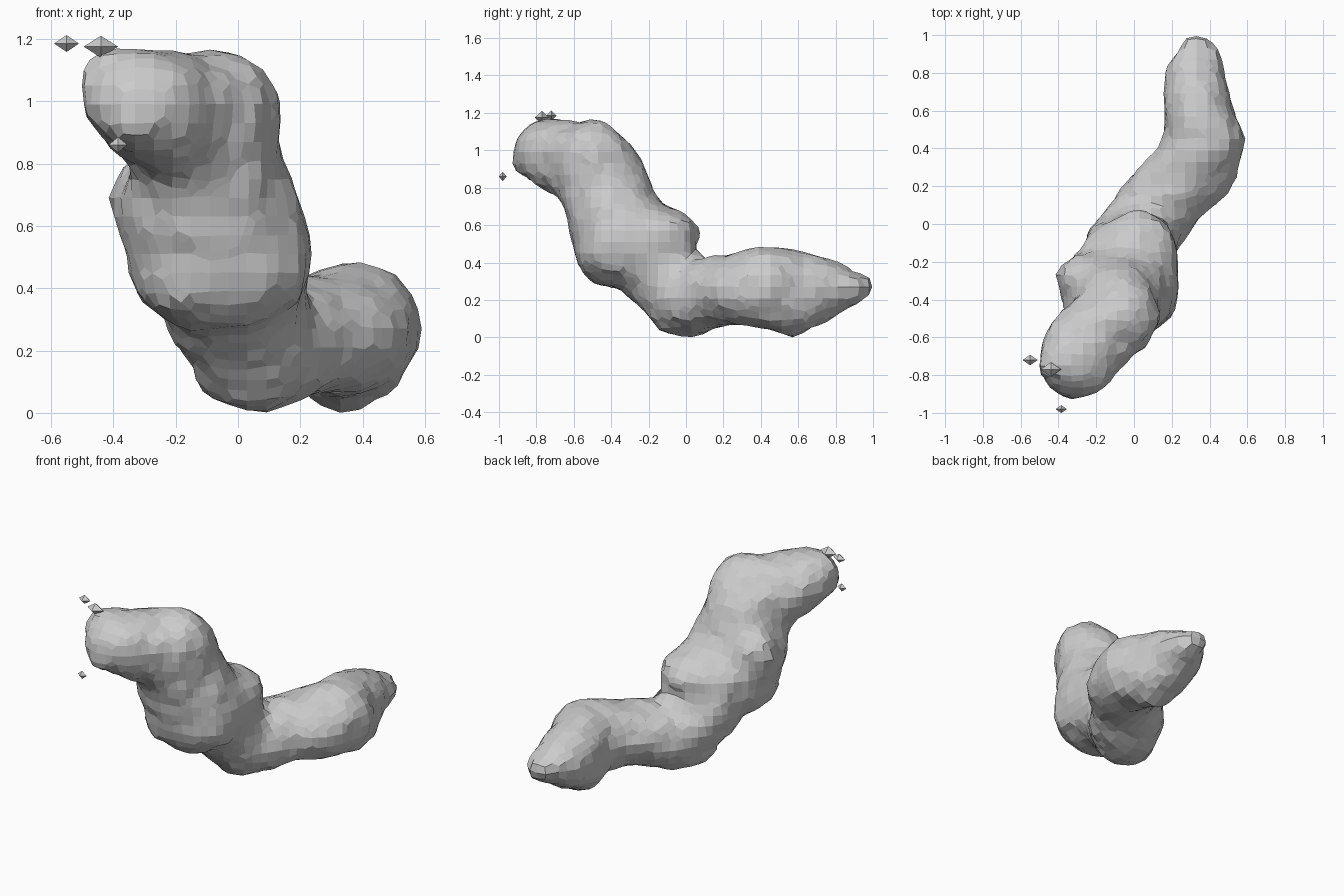
import bpy, bmesh
from mathutils import Vector

if "Cube" in bpy.data.objects:
    bpy.data.objects.remove(bpy.data.objects["Cube"])

# Blobs along the body: centre, radii
tail = [
    ((.315, .965, .275), (.06, .05, .045)),
    ((.345, .87, .265), (.135, .11, .095)),
    ((.315, .76, .26), (.165, .12, .15)),
    ((.345, .57, .24), (.195, .16, .24)),
    ((.385, .42, .27), (.205, .15, .215)),
    ((.275, .25, .26), (.265, .11, .185)),
    ((.13, .10, .225), (.24, .17, .19)),
    ((.05, -.02, .205), (.205, .20, .205)),
    ((-.0, -.12, .31), (.22, .20, .20)),
    ((-.03, -.20, .45), (.26, .22, .22)),
]
haunch = [((.40, .36, .22), (.13, .15, .17)), ((.43, .22, .24), (.09, .07, .13))]
flank = [((.10, .22, .24), (.10, .08, .14)), ((-.04, .0, .26), (.14, .12, .13)),
         ((-.07, -.10, .40), (.19, .15, .14))]
foot = [((.04, -.03, .16), (.17, .15, .15)), ((-.04, -.02, .13), (.10, .10, .10))]
trunk = [
    ((-.06, -.32, .52), (.305, .28, .27)),
    ((-.09, -.39, .65), (.29, .25, .18)),
    ((-.095, -.45, .86), (.215, .25, .16)),
    ((-.06, -.50, .98), (.19, .20, .175)),
]
belly = [((-.05, -.40, .46), (.28, .20, .19)), ((-.14, -.34, .46), (.22, .21, .18))]
back_bump = [((-.03, -.20, .54), (.27, .21, .18)), ((.02, -.08, .55), (.19, .155, .13))]
side_bump = [((-.10, -.35, .60), (.25, .20, .2)), ((-.28, -.28, .69), (.14, .11, .14))]
crown = [((-.05, -.48, .95), (.17, .17, .16)), ((-.015, -.47, 1.055), (.105, .115, .10)),
         ((-.26, -.62, 1.05), (.18, .15, .105))]
head = [
    ((-.11, -.50, .88), (.22, .22, .18)),
    ((-.23, -.61, .97), (.235, .19, .185)),
    ((-.30, -.72, 1.01), (.215, .20, .155)),
    ((-.37, -.75, 1.085), (.13, .11, .09)),
]
chin = [((-.15, -.52, .82), (.17, .17, .12)), ((-.27, -.74, .94), (.16, .17, .13)),
        ((-.35, -.85, .94), (.08, .08, .08))]


def link_blobs(bm, blobs):
    """Convex hull around each consecutive pair of ellipsoids."""
    for pair in zip(blobs, blobs[1:]):
        part = bmesh.new()
        for c, r in pair:
            made = bmesh.ops.create_icosphere(part, subdivisions=3, radius=1)["verts"]
            for v in made:
                v.co = Vector([c[i] + v.co[i] * r[i] for i in range(3)])
        pts = [v.co.copy() for v in part.verts]
        part.free()
        verts = [bm.verts.new(p) for p in pts]
        res = bmesh.ops.convex_hull(bm, input=verts)
        loose = {g for g in res["geom_interior"] + res["geom_unused"]
                 if isinstance(g, bmesh.types.BMVert)}
        bmesh.ops.delete(bm, geom=[v for v in loose if v.is_valid and not v.link_faces],
                         context='VERTS')


def make_object(name, bm):
    bmesh.ops.recalc_face_normals(bm, faces=bm.faces)
    me = bpy.data.meshes.new(name)
    bm.to_mesh(me)
    bm.free()
    ob = bpy.data.objects.new(name, me)
    bpy.context.collection.objects.link(ob)
    return ob


# Main body: fused into one faceted, slightly lumpy skin
bm = bmesh.new()
for chain in (tail, haunch, flank, foot, trunk, belly, back_bump, side_bump,
              crown, head, chin):
    link_blobs(bm, chain)
body = make_object("body", bm)
fuse = body.modifiers.new("fuse", 'REMESH')
fuse.mode = 'VOXEL'
fuse.voxel_size = .025
soft = body.modifiers.new("soften", 'SMOOTH')
soft.factor = .5
soft.iterations = 2
facet = body.modifiers.new("facet", 'REMESH')
facet.mode = 'VOXEL'
facet.voxel_size = .06
lumps = bpy.data.textures.new("lumps", 'CLOUDS')
lumps.noise_scale = .12
rough = body.modifiers.new("lumps", 'DISPLACE')
rough.texture = lumps
rough.strength = .04
rough.mid_level = .4

# Loose crumbs near the head
for i, (c, r, h) in enumerate([((-.55, -.72, 1.185), .04, .027),
                               ((-.44, -.77, 1.175), .055, .035),
                               ((-.385, -.98, .86), .03, .025)]):
    bm = bmesh.new()
    tips = [(r, 0, 0), (-r, 0, 0), (0, r * .7, 0), (0, -r * .7, 0), (0, 0, h), (0, 0, -h)]
    verts = [bm.verts.new(Vector(c) + Vector(t)) for t in tips]
    bmesh.ops.convex_hull(bm, input=verts)
    make_object(f"crumb_{i + 1}", bm)
